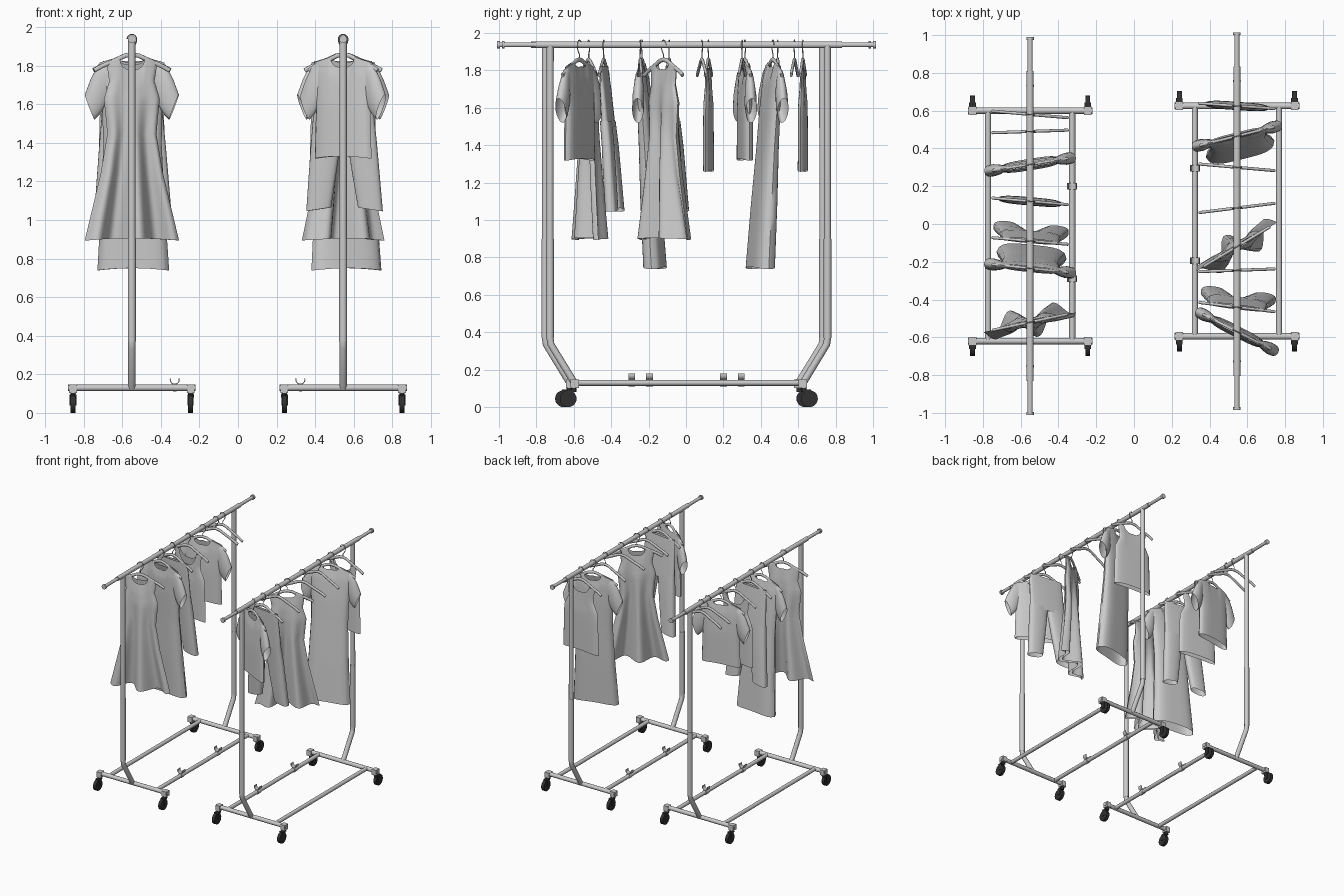
import bpy, bmesh, math
from mathutils import Matrix, Vector

if "Cube" in bpy.data.objects:
    bpy.data.objects.remove(bpy.data.objects["Cube"])

black = bpy.data.materials.new("caster_black")
black.diffuse_color = (0.03, 0.03, 0.03, 1)
black.use_nodes = True
black.node_tree.nodes["Principled BSDF"].inputs["Base Color"].default_value = black.diffuse_color


def finish(name, bm, M, mat=None, smooth=True):
    bmesh.ops.recalc_face_normals(bm, faces=bm.faces)
    me = bpy.data.meshes.new(name)
    bm.to_mesh(me)
    bm.free()
    ob = bpy.data.objects.new(name, me)
    bpy.context.collection.objects.link(ob)
    ob.matrix_world = M
    if mat:
        me.materials.append(mat)
    if smooth:
        bpy.ops.object.select_all(action='DESELECT')
        ob.select_set(True)
        bpy.context.view_layer.objects.active = ob
        bpy.ops.object.shade_smooth_by_angle(angle=math.radians(50))
    return ob


def loft(name, rings, M, cap=False, mat=None):
    bm = bmesh.new()
    rows = [[bm.verts.new(p) for p in r] for r in rings]
    n = len(rows[0])
    for a, b in zip(rows, rows[1:]):
        for i in range(n):
            bm.faces.new((a[i], a[(i + 1) % n], b[(i + 1) % n], b[i]))
    if cap:
        bm.faces.new(rows[0])
        bm.faces.new(rows[-1])
    return finish(name, bm, M, mat)


def tube(name, pts, r, M, n=12, ry=None, mat=None):
    """Swept tube through points lying in an x or y plane."""
    pts = [Vector(p) for p in pts]
    rings = []
    span = max(abs(p.y - pts[0].y) for p in pts)
    side = Vector((1, 0, 0)) if span > 1e-4 else Vector((0, 1, 0))
    for i, p in enumerate(pts):
        t1 = (p - pts[max(i - 1, 0)]).normalized()
        t2 = (pts[min(i + 1, len(pts) - 1)] - p).normalized()
        t = (t1 + t2).normalized()
        up = side.cross(t)
        rings.append([p + side * (r * math.cos(a)) + up * ((ry or r) * math.sin(a))
                      for a in (2 * math.pi * k / n for k in range(n))])
    return loft(name, rings, M, True, mat)


def box(name, c, s, M, mat=None):
    bm = bmesh.new()
    bmesh.ops.create_cube(bm, size=1, matrix=Matrix.Translation(c) @ Matrix.Diagonal((*s, 1)))
    return finish(name, bm, M, mat, False)


# ---- rack frame
def rack(M):
    tube("rail_outer", [(0, -.82, 1.937), (0, .82, 1.937)], .018, M)
    tube("rail_inner", [(0, -1, 1.937), (0, 1, 1.937)], .013, M)
    for s in (-1, 1):
        tube("rail_cap", [(0, s * .985, 1.937), (0, s * 1.0, 1.937)], .02, M)
        tube("upright", [(0, s * .741, 1.93), (0, s * .742, .9), (0, s * .742, .37),
                         (0, s * .737, .335), (0, s * .612, .13)], .019, M)
        tube("upright_sleeve", [(0, s * .742, .9), (0, s * .742, .37)], .021, M)
        tube("base_end_bar", [(-.33, s * .61, .13), (.33, s * .61, .13)], .017, M)
        tube("base_side_bar", [(s * .223, -.61, .13), (s * .223, .61, .13)], .016, M)
        for e in (-1, 1):
            caster(e * .305, s, M)
    # small cradle hooks on one side bar
    for y in (.21, -.28):
        tube("cradle_clamp", [(.222, y - .018, .13), (.222, y + .018, .13)], .02, M)
        ring = []
        for rad in (.026, .021):
            arc = [(math.pi * (.9 + 1.2 * k / 10)) for k in range(11)]
            ring += [(.222 + rad * math.cos(a), .172 + rad * math.sin(a))
                     for a in (arc if rad > .022 else arc[::-1])]
        loft("cradle_hook", [[(x, y + d, z) for x, z in ring] for d in (-.018, .018)], M, True)


def caster(x, s, M):
    y = s * .645
    box("caster_socket", (x, s * .61, .125), (.04, .045, .045), M)
    tube("caster_stem", [(x, s * .615, .08), (x + .0001, s * .615, .11)], .014, M, mat=black)
    tube("caster_wheel", [(x - .013, y, .045), (x + .013, y, .045)], .045, M, 20, mat=black)
    for e in (-1, 1):
        box("caster_fork", (x + e * .016, s * .635, .065), (.004, .03, .055), M, black)
    box("caster_hood", (x, s * .63, .092), (.036, .045, .006), M, black)


# ---- hanger
def hanger(M):
    arm = [(-.2, 0, 1.775), (-.16, 0, 1.797), (-.09, 0, 1.827), (-.035, 0, 1.852), (0, 0, 1.858),
           (.035, 0, 1.852), (.09, 0, 1.827), (.16, 0, 1.797), (.2, 0, 1.775)]
    tube("hanger_arms", arm, .008, M, 10, .012)
    hook = [(0, 0, 1.86), (0, 0, 1.885), (.012, 0, 1.9), (.023, 0, 1.92)]
    hook += [(.025 * math.cos(a), 0, 1.937 + .025 * math.sin(a))
             for a in (math.pi * k / 8 for k in range(9))]
    tube("hanger_hook", hook, .003, M, 6)


# ---- garment body: front and back sheets following (z, half width, half depth) rows
def body(name, M, rows, scoop=.06, neck=.4, slope=.04, lean=0, wave=0):
    N, rings = 28, []
    z0, z1 = rows[0][0], rows[-1][0]
    s_all = [1 - 2 * k / N for k in range(N)] + [-1 + 2 * k / N for k in range(N)]
    for a, b in zip(rows, rows[1:]):
        for k in range(5 if b is rows[-1] else 4):
            z, w, d = (a[j] + (b[j] - a[j]) * k / 4 for j in range(3))
            t = (z0 - z) / (z0 - z1)
            f = max(0, 1 - (z0 - z) / .32)
            ring = []
            for i, s in enumerate(s_all):
                side = -1 if i < N else 1
                cut = scoop * (1 if side < 0 else .6) * max(0, 1 - (s / neck) ** 2) ** .6
                y = side * d * max(0, 1 - s ** 4) ** .5 + lean * t
                y -= wave * t ** 1.5 * (1 - s ** 4) * math.cos(2 * math.pi * (s - .1) / .95)
                ring.append((s * w, y, z - f * (slope * abs(s) + cut) - .012 * t * s * s))
            rings.append(ring)
    return loft(name, rings, M)


def sleeves(M):
    # shoulder to cuff: upper edge point, lower edge point, half depth
    sec = [((.13, 1.825), (.13, 1.62), .014), ((.175, 1.805), (.15, 1.575), .026),
           ((.215, 1.73), (.17, 1.545), .032), ((.245, 1.65), (.195, 1.52), .03)]
    for e in (-1, 1):
        rings = []
        for (x1, z1), (x2, z2), d in sec:
            rings.append([(e * ((x1 + x2) / 2 + (x1 - x2) / 2 * math.cos(a)), d * math.sin(a),
                           (z1 + z2) / 2 + (z1 - z2) / 2 * math.cos(a))
                          for a in (2 * math.pi * k / 20 for k in range(20))])
        loft("sleeve", rings, M)


def tshirt(M):
    body("tshirt_body", M, [(1.865, .17, .01), (1.78, .165, .022), (1.6, .157, .03),
                            (1.33, .165, .03)], .07, .42, .05)
    sleeves(M)


def long_dress(M):
    body("long_dress_body", M, [(1.865, .17, .01), (1.78, .165, .025), (1.6, .157, .035),
                                (1.4, .152, .04), (1.1, .165, .05), (.75, .187, .055)],
         .07, .42, .05, lean=.07)
    sleeves(M)


def dress(M):
    body("dress_body", M, [(1.85, .135, .01), (1.74, .12, .022), (1.64, .148, .028),
                           (1.45, .13, .028), (1.25, .165, .028), (.905, .25, .02)],
         .07, .5, .03, wave=.065)


def tank(M):
    body("tank_top", M, [(1.835, .135, .008), (1.72, .12, .014), (1.62, .165, .02),
                         (1.27, .175, .022)], .13, .62, .03)


def trousers(M):
    def ring(cx, w, d, z, y, e=0):
        return [(cx + w * math.cos(a), y + d * math.copysign(abs(math.sin(a)) ** .6, math.sin(a)),
                 z + .01 * e * math.cos(a)) for a in (2 * math.pi * k / 24 for k in range(24))]
    loft("trouser_waist", [ring(0, .15, .012, 1.825, 0), ring(0, .155, .022, 1.7, .01),
                           ring(0, .16, .03, 1.5, .025)], M)
    for e in (-1, 1):
        loft("trouser_leg", [ring(e * .08, .08, .03, 1.53, .022), ring(e * .095, .077, .032, 1.4, .035),
                             ring(e * .112, .072, .034, 1.25, .045),
                             ring(e * .135, .065, .034, 1.055, .06, -e)], M)


# ---- two racks, the right one turned half way round
rack(Matrix.Translation((-.55, -.01, 0)))
rack(Matrix.Translation((.545, .015, 0)) @ Matrix.Rotation(math.pi, 4, 'Z'))

# ---- what hangs on each rack: y, turn in degrees, garment
left = [(.58, -5, None), (.49, 2, None), (.315, 9, tshirt), (.12, -5, tank), (-.09, -5, trousers),
        (-.235, -6, long_dress), (-.52, 12, dress)]
right = [(.625, -4, tank), (.465, 194, long_dress), (.3, -5, None), (.085, 7, None),
         (-.12, 211, dress), (-.245, 2, None), (-.44, -7, trousers), (-.57, -27, tshirt)]
for x, items in ((-.55, left), (.545, right)):
    for y, ang, make in items:
        M = Matrix.Translation((x, y, 0)) @ Matrix.Rotation(math.radians(ang), 4, 'Z')
        hanger(M)
        if make:
            make(M)
